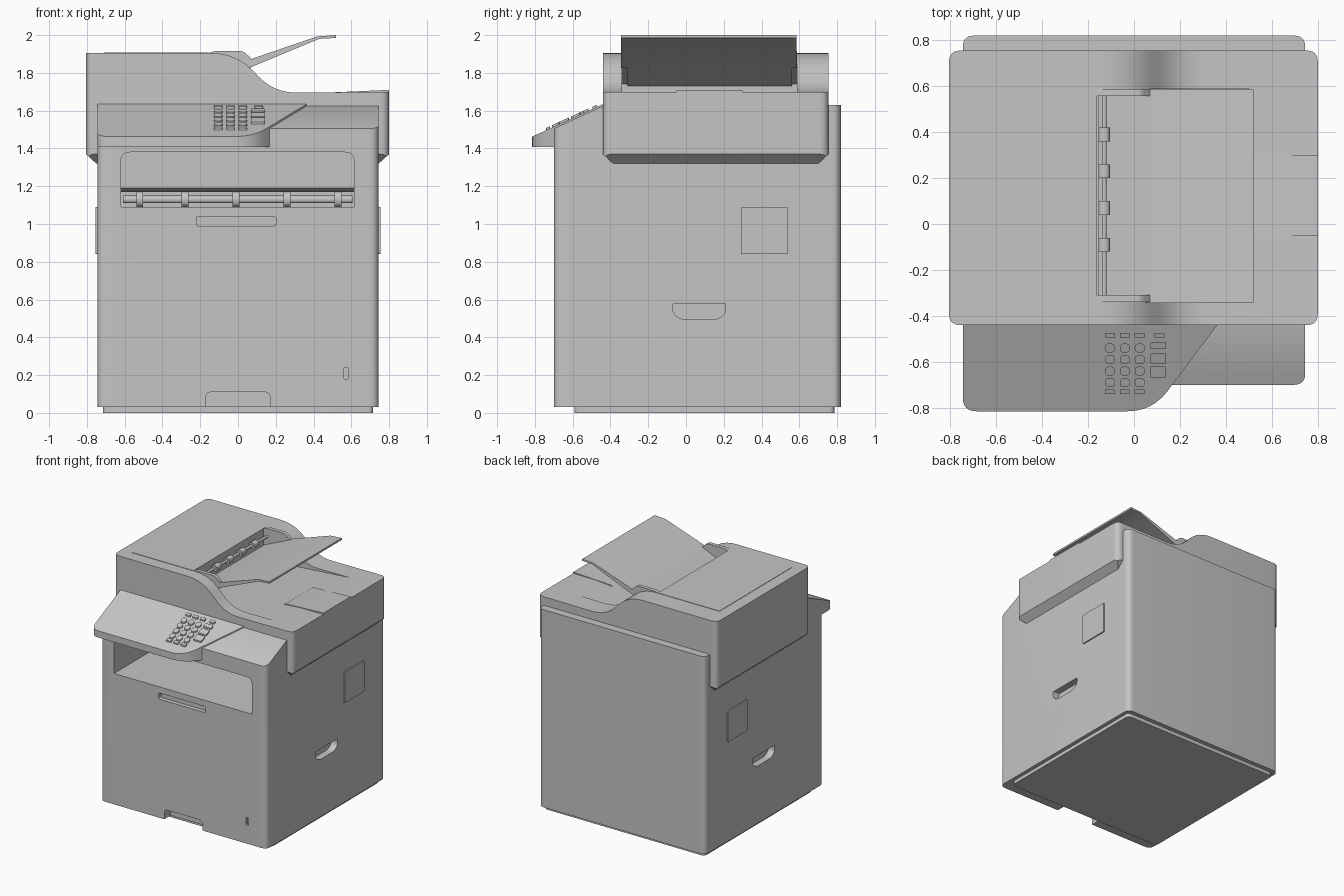
import bpy, bmesh
from mathutils import Vector

if "Cube" in bpy.data.objects:
    bpy.data.objects.remove(bpy.data.objects["Cube"], do_unlink=True)

GREY = (0.56, 0.56, 0.56, 1)
mat = bpy.data.materials.new("light grey plastic")
mat.use_nodes = True
mat.diffuse_color = GREY
mat.node_tree.nodes["Principled BSDF"].inputs["Base Color"].default_value = GREY


def rounded(pts, steps=6):
    """Outline with softened corners; a third value on a point is its radius."""
    out = []
    for i, p in enumerate(pts):
        c = Vector(p[:2])
        if len(p) < 3:
            out.append(c)
            continue
        a = (Vector(pts[i - 1][:2]) - c).normalized() * p[2]
        b = (Vector(pts[(i + 1) % len(pts)][:2]) - c).normalized() * p[2]
        for s in range(steps + 1):
            t = s / steps
            out.append(c + a * (1 - t) ** 2 + b * t ** 2)
    return out


def rect(a0, b0, a1, b1, r=0.0):
    pts = [(a0, b0), (a1, b0), (a1, b1), (a0, b1)]
    return [p + (r,) for p in pts] if r else pts


def prism(name, axis, pts, lo, hi):
    """Extrude an outline along an axis: x uses (y, z), y uses (x, z), z uses (x, y)."""
    place = {"x": lambda p, d: (d, p[0], p[1]),
             "y": lambda p, d: (p[0], d, p[1]),
             "z": lambda p, d: (p[0], p[1], d)}[axis]
    bm = bmesh.new()
    face = bm.faces.new([bm.verts.new(place(p, lo)) for p in rounded(pts)])
    ext = bmesh.ops.extrude_face_region(bm, geom=[face])
    verts = [g for g in ext["geom"] if isinstance(g, bmesh.types.BMVert)]
    move = Vector(place((0, 0), hi - lo))
    bmesh.ops.translate(bm, verts=verts, vec=move)
    bmesh.ops.recalc_face_normals(bm, faces=bm.faces)
    me = bpy.data.meshes.new(name)
    bm.to_mesh(me)
    bm.free()
    me.materials.append(mat)
    ob = bpy.data.objects.new(name, me)
    bpy.context.collection.objects.link(ob)
    return ob


def slice_off(ob, point, normal):
    """Remove everything on the normal's side of a plane and cap the cut."""
    bm = bmesh.new()
    bm.from_mesh(ob.data)
    bmesh.ops.bisect_plane(bm, geom=bm.verts[:] + bm.edges[:] + bm.faces[:],
                           plane_co=point, plane_no=normal, clear_outer=True)
    bmesh.ops.holes_fill(bm, edges=[e for e in bm.edges if e.is_boundary], sides=0)
    bmesh.ops.recalc_face_normals(bm, faces=bm.faces)
    bm.to_mesh(ob.data)
    bm.free()


def carve(ob, axis, pts, lo, hi, mode="DIFFERENCE"):
    cutter = prism("cutter", axis, pts, lo, hi)
    cutter.hide_render = True
    mod = ob.modifiers.new("carve", "BOOLEAN")
    mod.operation, mod.object, mod.solver = mode, cutter, "EXACT"
    bpy.context.view_layer.objects.active = ob
    bpy.ops.object.modifier_apply(modifier=mod.name)
    bpy.data.objects.remove(cutter, do_unlink=True)


# Main body with sloped front shoulder
body = prism("body", "z", rect(-0.745, -0.7, 0.745, 0.82, 0.05), 0.03, 1.63)
slice_off(body, (0, -0.7, 1.505), (0, -0.46, 1))
prism("base", "z", rect(-0.715, -0.59, 0.715, 0.785, 0.03), 0, 0.04)

# Paper output opening, front pull, bottom notch and level slot
carve(body, "y", [(-0.62, 1.09), (0.615, 1.09), (0.615, 1.38, 0.05), (-0.62, 1.38, 0.05)], -0.8, 0.2)
carve(body, "y", rect(-0.22, 0.99, 0.2, 1.04, 0.01), -0.8, -0.665)
carve(body, "y", [(-0.17, 0), (0.17, 0), (0.17, 0.11, 0.03), (-0.17, 0.11, 0.03)], -0.8, -0.62)
carve(body, "y", rect(0.56, 0.18, 0.582, 0.24), -0.8, -0.68)

# Side grips and side cover plates
grip = [(-0.07, 0.58, 0.01), (-0.07, 0.53, 0.02), (-0.03, 0.495, 0.03),
        (0.17, 0.495, 0.03), (0.21, 0.53, 0.02), (0.21, 0.58, 0.01)]
for side, word in ((1, "left"), (-1, "right")):
    carve(body, "x", grip, *sorted((side * 0.69, side * 0.8)))
    prism(word + "_side_cover", "x", rect(0.29, 0.84, 0.54, 1.09, 0.01),
          *sorted((side * 0.73, side * 0.755)))

# Exit hood, shaft and guides at the rear of the output opening
prism("exit_hood", "x", [(0.05, 1.39), (0.05, 1.19), (0.1, 1.17), (0.25, 1.17), (0.25, 1.39)], -0.63, 0.625)
prism("exit_shaft", "x", rect(0.13, 1.11, 0.17, 1.15, 0.02), -0.61, 0.605)
for x in (-0.52, -0.28, -0.01, 0.26, 0.53):
    prism("exit_roller", "x", rect(0.11, 1.09, 0.19, 1.17, 0.04), x - 0.018, x + 0.018)

# Control panel wedge
panel = prism("control_panel", "z", [(-0.745, -0.42), (-0.745, -0.815, 0.06), (0.08, -0.815, 0.11),
                                     (0.37, -0.43), (0.37, -0.42)], 1.408, 1.75)
slice_off(panel, (0, -0.82, 1.46), (0, -0.46, 1))


def key(name, x, y, w, d, r):
    k = prism(name, "z", rect(x - w / 2, y - d / 2, x + w / 2, y + d / 2, r), 1.45, 1.75)
    z = 1.472 + 0.46 * (y + 0.82)
    slice_off(k, (x, y, z), (0, -0.46, 1))
    slice_off(k, (x, y, z - 0.03), (0, 0.46, -1))


# Keypad
for x in (-0.105, -0.04, 0.025):
    for y in (-0.54, -0.59, -0.64, -0.69):
        key("round_key", x, y, 0.044, 0.04, 0.02)
    for y in (-0.485, -0.73):
        key("flat_key", x, y, 0.044, 0.02, 0.004)
key("flat_key", 0.11, -0.485, 0.044, 0.02, 0.004)
for y, d in ((-0.53, 0.03), (-0.585, 0.045), (-0.645, 0.05)):
    key("function_key", 0.105, y, 0.07, d, 0.006)

# Scanner lid with feeder hump stepping down to the output shelf
lid = prism("scanner_lid", "z", rect(-0.805, -0.44, 0.8, 0.755, 0.05), 1.5, 2.0)
carve(lid, "y", [(-0.9, 1.4), (-0.9, 1.905), (-0.01, 1.905, 0.13), (0.19, 1.695, 0.12),
                 (0.9, 1.7), (0.9, 1.4)], -0.6, 0.9, "INTERSECT")
carve(lid, "y", [(-0.16, 1.64), (0.61, 1.699), (0.61, 2.1), (-0.16, 2.1)], -0.34, 0.587)

# Lid skirts overhanging the body sides, chamfered underneath
for side, word in ((1, "left"), (-1, "right")):
    x = 0.8 if side > 0 else -0.805
    outline = [(side * 0.68, -0.44), (x, -0.44, 0.05), (x, 0.755, 0.05), (side * 0.68, 0.755)]
    skirt = prism(word + "_lid_skirt", "z", outline, 1.32, 1.5)
    slice_off(skirt, (x, 0, 1.37), (side, 0, -1.1))
    slice_off(skirt, (0, -0.44, 1.37), (0, -1, -1.1))
    slice_off(skirt, (0, 0.755, 1.37), (0, 1, -1.1))

# Feeder cover plate, output shelf rib, document tray and its guides
prism("feeder_cover", "z", rect(-0.71, -0.34, -0.16, 0.587), 1.9, 1.908)
prism("shelf_rib", "y", [(0.4, 1.66), (0.46, 1.695), (0.8, 1.71), (0.8, 1.66)], -0.05, 0.3)
prism("document_tray", "y", [(0.05, 1.825), (0.06, 1.87), (0.42, 1.993), (0.52, 2.0),
                             (0.52, 1.985), (0.43, 1.98), (0.08, 1.835)], -0.343, 0.585)
prism("tray_inlet", "y", [(-0.155, 1.73), (-0.155, 1.775), (0.06, 1.87), (0.08, 1.835)], -0.31, 0.56)
for y, word in ((-0.34, "front"), (0.557, "rear")):
    prism(word + "_tray_guide", "y", [(-0.16, 1.74), (-0.16, 1.906), (-0.12, 1.915),
                                      (0.03, 1.915, 0.02), (0.07, 1.875), (0.07, 1.84)], y, y + 0.03)

# Pick-up rollers in the feeder mouth
prism("feed_shaft", "y", rect(-0.14, 1.84, -0.12, 1.86, 0.01), -0.31, 0.56)
for y in (-0.12, 0.04, 0.2, 0.36):
    prism("feed_roller", "y", rect(-0.155, 1.825, -0.105, 1.875, 0.025), y, y + 0.06)

# Smooth the rounded corners, keep the creases
for ob in bpy.context.scene.objects:
    ob.select_set(ob.type == "MESH")
bpy.context.view_layer.objects.active = body
bpy.ops.object.shade_smooth_by_angle(angle=0.5)
